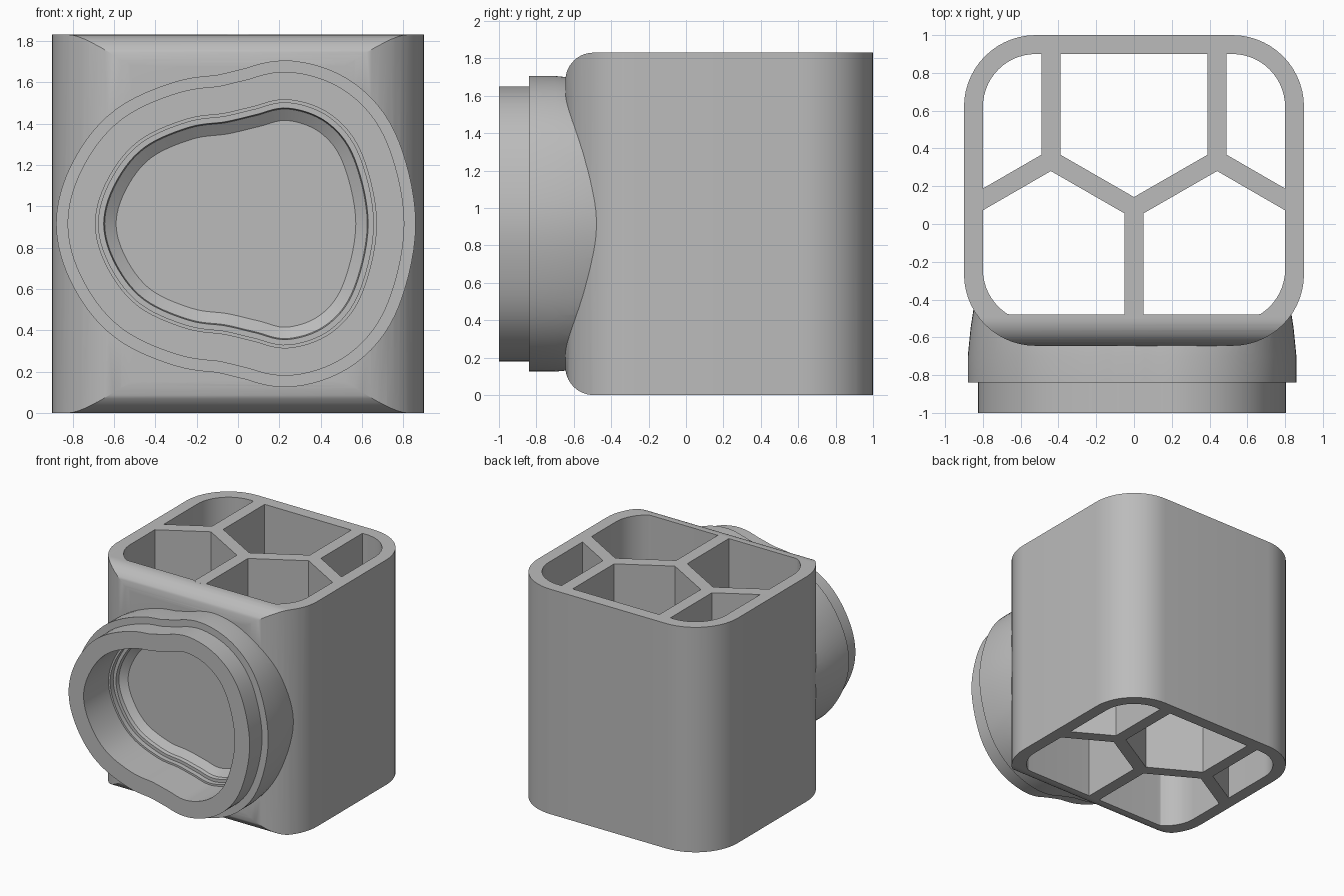
import bpy, bmesh
from math import sin, cos, pi
from mathutils import Vector

if "Cube" in bpy.data.objects:
    bpy.data.objects.remove(bpy.data.objects["Cube"], do_unlink=True)

HEIGHT = 1.83
MID = HEIGHT / 2

grey = bpy.data.materials.new("plain_grey")
grey.use_nodes = True
grey.diffuse_color = (0.5, 0.5, 0.5, 1)
grey.node_tree.nodes["Principled BSDF"].inputs["Base Color"].default_value = grey.diffuse_color


def loft(name, rings):
    """Closed solid through a series of rings with equal point counts."""
    bm = bmesh.new()
    loops = [[bm.verts.new(p) for p in ring] for ring in rings]
    n = len(loops[0])
    for a, b in zip(loops, loops[1:]):
        for i in range(n):
            j = (i + 1) % n
            bm.faces.new((a[i], a[j], b[j], b[i]))
    bm.faces.new(loops[0])
    bm.faces.new(loops[-1])
    bmesh.ops.recalc_face_normals(bm, faces=bm.faces)
    mesh = bpy.data.meshes.new(name)
    bm.to_mesh(mesh)
    bm.free()
    mesh.materials.append(grey)
    obj = bpy.data.objects.new(name, mesh)
    bpy.context.collection.objects.link(obj)
    return obj


def combine(target, tool, operation):
    """Apply a boolean and discard the helper solid."""
    mod = target.modifiers.new("combine", "BOOLEAN")
    mod.operation = operation
    mod.solver = "EXACT"
    mod.object = tool
    bpy.context.view_layer.objects.active = target
    bpy.ops.object.modifier_apply(modifier=mod.name)
    bpy.data.objects.remove(tool, do_unlink=True)


def rounded(u0, u1, v0, v1, radii, steps=14):
    """Rounded rectangle; radii run from the (u1, v1) corner anticlockwise."""
    corners = [(u1, v1, -1, -1), (u0, v1, 1, -1), (u0, v0, 1, 1), (u1, v0, -1, 1)]
    pts = []
    for k, ((u, v, su, sv), r) in enumerate(zip(corners, radii)):
        for i in range(steps + 1 if r else 1):
            a = (k + i / steps) * pi / 2
            pts.append((u + su * r + r * cos(a), v + sv * r + r * sin(a)))
    return pts


def upright(name, pts, z0, z1):
    return loft(name, [[(x, y, z) for x, y in pts] for z in (z0, z1)])


# Lobed opening: upper half of the profile, mirrored and smoothed
half = [(0.57, 0), (0.51, 0.29), (0.40, 0.44), (0.24, 0.5), (0.10, 0.47),
        (-0.05, 0.435), (-0.22, 0.41), (-0.42, 0.32), (-0.54, 0.17), (-0.59, 0)]
control = [Vector(p) for p in half + [(x, -z) for x, z in half[-2:0:-1]]]


def smooth_closed(ctrl, steps=7):
    """Points and outward normals along a closed smooth curve."""
    out = []
    n = len(ctrl)
    for i in range(n):
        a, b, c, d = (ctrl[(i + k) % n] for k in (-1, 0, 1, 2))
        m0, m1 = (c - a) / 2, (d - b) / 2
        for s in range(steps):
            t = s / steps
            p = (b * (2*t**3 - 3*t**2 + 1) + m0 * (t**3 - 2*t**2 + t)
                 + c * (3*t**2 - 2*t**3) + m1 * (t**3 - t**2))
            out.append(p)
    size = len(out)
    tangents = [(out[(i + 2) % size] - out[i - 2]).normalized() for i in range(size)]
    return [(p, Vector((t.y, -t.x))) for p, t in zip(out, tangents)]


outline = smooth_closed(control)


def lobed(name, steps):
    """Solid following the lobed outline; steps are (offset, y) pairs."""
    return loft(name, [[(p.x + n.x * off, y, MID + p.y + n.y * off) for p, n in outline]
                       for off, y in steps])


# Housing: rounded column with softened front top and bottom edges
housing = upright("housing", rounded(-0.9, 0.9, -0.645, 1, [0.38] * 4), 0, HEIGHT)
side = rounded(-0.645, 1.1, 0, HEIGHT, [0, 0.15, 0.15, 0])
combine(housing, loft("side_trim", [[(x, y, z) for y, z in side] for x in (-1, 1)]), "INTERSECT")

# Stepped flange and collar at the front
combine(housing, lobed("collar", [(0.255, -0.42), (0.275, -0.55), (0.29, -0.7),
                                  (0.29, -0.84), (0.235, -0.84), (0.235, -1)]), "UNION")

# Recess in the collar, stepping in towards its floor
combine(housing, lobed("recess_cut", [(0.1, -1.1), (0.1, -0.68), (0.085, -0.68),
                                      (0.085, -0.64), (0.06, -0.64), (0.055, -0.61),
                                      (0, -0.57)]), "DIFFERENCE")

# Open vertical shaft with a flat front wall
shaft = [(x, max(y, -0.48)) for x, y in rounded(-0.8, 0.8, -0.52, 0.9, [0.28] * 4)]
clean = [p for i, p in enumerate(shaft)
         if not (p[1] == -0.48 and shaft[i - 1][1] == -0.48 and shaft[(i + 1) % len(shaft)][1] == -0.48)]
combine(housing, upright("shaft_cut", clean, -0.1, HEIGHT + 0.1), "DIFFERENCE")

# Honeycomb ribs, full height
def rib(name, start, end, width=0.1):
    a, b = Vector(start), Vector(end)
    d = (b - a).normalized()
    w = Vector((-d.y, d.x)) * width / 2
    return upright(name, [a + w, a - w, b - w, b + w], 0, HEIGHT)


centre, knee = (0, 0.085), 0.338
parts = [housing, rib("front_rib", (0, -0.5), centre)]
for label, s in (("left", 1), ("right", -1)):
    bend = (s * 0.44, knee)
    parts += [rib(label + "_inner_rib", centre, bend),
              rib(label + "_back_rib", bend, (s * 0.44, 0.92)),
              rib(label + "_outer_rib", bend, (s * 0.84, 0.107))]

# Fill the notch at each rib junction
for name, (x, y), flip in (("centre_joint", centre, 1), ("left_joint", (0.44, knee), -1),
                           ("right_joint", (-0.44, knee), -1)):
    tri = [(x, y + flip * 0.0577), (x - 0.05, y - flip * 0.0289), (x + 0.05, y - flip * 0.0289)]
    parts.append(upright(name, tri, 0, HEIGHT))

# Smooth rounded surfaces, keep edges crisp
bpy.ops.object.select_all(action="DESELECT")
housing.select_set(True)
bpy.context.view_layer.objects.active = housing
bpy.ops.object.shade_smooth_by_angle(angle=0.5)
